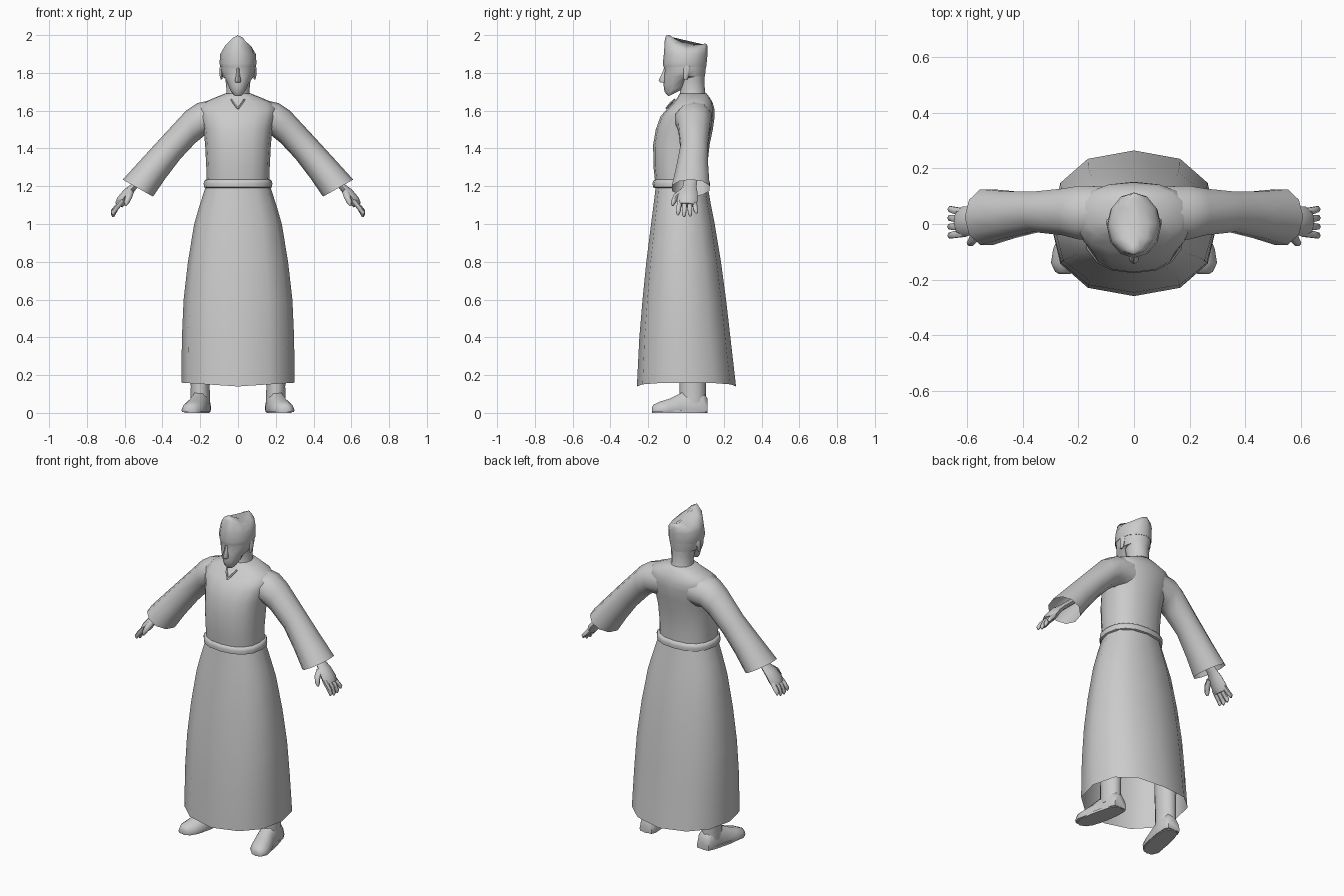
import bpy, bmesh, math
from mathutils import Vector

cube = bpy.data.objects.get("Cube")
if cube:
    bpy.data.objects.remove(cube, do_unlink=True)

grey = bpy.data.materials.new("plain grey")
grey.use_nodes = True
COLOUR = (0.6, 0.6, 0.6, 1)
grey.diffuse_color = COLOUR
grey.node_tree.nodes["Principled BSDF"].inputs["Base Color"].default_value = COLOUR


def power(v, e):
    return math.copysign(abs(v) ** e, v)


def level(z, rx, front, back, cx=0, n=12, square=1.0, slope=None):
    """Horizontal ring; slope adds height depending on x and y."""
    pts, mid, ry = [], (front + back) / 2, (back - front) / 2
    for i in range(n):
        a = math.tau * i / n
        x = cx + rx * power(math.sin(a), square)
        y = mid - ry * power(math.cos(a), square)
        pts.append(Vector((x, y, z + (slope(x, y) if slope else 0))))
    return pts


def across(top, bottom, front, back, n=10):
    """Ring around a limb, given its upper and lower edge (x, z) and depth."""
    t, b = Vector((top[0], 0, top[1])), Vector((bottom[0], 0, bottom[1]))
    mid, half = (t + b) / 2, (t - b) / 2
    my, ry = (front + back) / 2, (back - front) / 2
    return [mid + half * math.cos(math.tau * i / n)
            + Vector((0, my + ry * math.sin(math.tau * i / n), 0)) for i in range(n)]


def tube(points, radii, n=6, flat=1.0):
    """Rings along a path, for fingers and palms; flat scales the thickness."""
    rings = []
    for i, p in enumerate(points):
        p = Vector(p)
        d = Vector(points[min(i + 1, len(points) - 1)]) - Vector(points[max(i - 1, 0)])
        u = d.cross(Vector((0, 1, 0))).normalized()
        v = u.cross(d).normalized()
        rings.append([p + radii[i] * (u * flat * math.cos(math.tau * k / n)
                      + v * math.sin(math.tau * k / n)) for k in range(n)])
    return rings


def loft(name, rings, start=True, end=True, mirror=False, angle=60):
    bm = bmesh.new()
    loops = [[bm.verts.new(p) for p in r] for r in rings]
    n = len(rings[0])
    for a, b in zip(loops, loops[1:]):
        for i in range(n):
            bm.faces.new((a[i], a[(i + 1) % n], b[(i + 1) % n], b[i]))
    if start:
        bm.faces.new(loops[0][::-1])
    if end:
        bm.faces.new(loops[-1])
    bmesh.ops.recalc_face_normals(bm, faces=bm.faces[:])
    sides = [("left_", 1), ("right_", -1)] if mirror else [("", 1)]
    for prefix, s in sides:
        mesh = bpy.data.meshes.new(prefix + name)
        copy = bm.copy()
        if s < 0:
            for v in copy.verts:
                v.co.x = -v.co.x
            bmesh.ops.reverse_faces(copy, faces=copy.faces[:])
        copy.to_mesh(mesh)
        copy.free()
        mesh.materials.append(grey)
        ob = bpy.data.objects.new(prefix + name, mesh)
        bpy.context.collection.objects.link(ob)
        bpy.ops.object.select_all(action="DESELECT")
        ob.select_set(True)
        bpy.context.view_layer.objects.active = ob
        bpy.ops.object.shade_smooth_by_angle(angle=math.radians(angle))
    bm.free()


# Open robe skirt with a hem that lifts at the sides
skirt = [(0.14, 0.3, -0.26, 0.265), (0.4, 0.297, -0.247, 0.235), (0.6, 0.288, -0.23, 0.212),
         (0.8, 0.265, -0.21, 0.185), (1.0, 0.232, -0.185, 0.152), (1.1, 0.203, -0.172, 0.132),
         (1.2, 0.17, -0.16, 0.115)]
rings = [level(*r, square=0.85) for r in skirt]
for p in rings[0]:
    p.z += 0.02 * abs(p.x) / 0.3
loft("robe_skirt", rings, start=False, end=False)

# Belt
loft("belt", [level(z, 0.168 + g, -0.163 - g, 0.113 + g, n=16, square=0.85)
              for z, g in ((1.19, 0), (1.195, 0.012), (1.215, 0.014), (1.23, 0.01), (1.236, 0))])

# Upper robe, rounding over the shoulders
torso = [(1.19, 0.165, -0.16, 0.112), (1.3, 0.168, -0.172, 0.112), (1.42, 0.174, -0.174, 0.125),
         (1.5, 0.182, -0.16, 0.142), (1.57, 0.2, -0.135, 0.152), (1.61, 0.21, -0.1, 0.15),
         (1.645, 0.18, -0.065, 0.14), (1.67, 0.12, -0.045, 0.125), (1.69, 0.07, -0.035, 0.11)]
loft("robe_body", [level(*r, n=16, square=0.85) for r in torso])

# Wide sleeves, open at the cuff
loft("sleeve", [
    across((0.1, 1.665), (0.1, 1.46), -0.06, 0.14),
    across((0.215, 1.64), (0.175, 1.47), -0.06, 0.142),
    across((0.275, 1.6), (0.225, 1.43), -0.045, 0.132),
    across((0.4, 1.465), (0.305, 1.345), -0.032, 0.12),
    across((0.51, 1.345), (0.385, 1.24), -0.055, 0.122),
    across((0.61, 1.235), (0.45, 1.145), -0.08, 0.13)],
    start=False, end=False, mirror=True)

# Hands: forearm and palm, fingers, thumb
loft("hand", tube([(0.47, 0.03, 1.27), (0.55, 0.02, 1.2), (0.585, 0.012, 1.165),
                   (0.615, 0.008, 1.125), (0.63, 0.006, 1.1)],
                  [0.035, 0.036, 0.05, 0.056, 0.046], n=8, flat=0.5), mirror=True)
for k, name in enumerate(("index", "middle", "ring", "little")):
    y, drop = -0.038 + 0.029 * k, (0.01, 0, 0.004, 0.018)[k]
    loft(name + "_finger", tube([(0.612, y * 0.9, 1.125), (0.645, y, 1.085),
                                 (0.662, y * 1.1, 1.05 + drop), (0.66, y * 1.15, 1.037 + drop)],
                                [0.014, 0.014, 0.012, 0.005]), mirror=True)
loft("thumb", tube([(0.57, -0.02, 1.17), (0.578, -0.052, 1.145), (0.59, -0.068, 1.115),
                    (0.596, -0.072, 1.098)], [0.018, 0.018, 0.014, 0.006]), mirror=True)

# Legs and shoes, toes turned out
loft("leg", [level(z, r, -0.035, 0.105, cx=0.2) for z, r in
             ((0.05, 0.052), (0.14, 0.05), (0.3, 0.058), (0.5, 0.07))], mirror=True)


def shoe_ring(y, cx, r, h):
    prof = [(-0.95, 0), (0.95, 0), (1.02, 0.2), (0.85, 0.65), (0.4, 1), (-0.4, 1), (-0.85, 0.65), (-1.02, 0.2)]
    return [Vector((cx + r * u, y, 0.004 + h * v)) for u, v in prof]


loft("shoe", [shoe_ring(*r) for r in (
    (0.115, 0.195, 0.04, 0.07), (0.09, 0.195, 0.052, 0.11), (0.02, 0.2, 0.054, 0.12),
    (-0.03, 0.21, 0.055, 0.1), (-0.09, 0.228, 0.062, 0.07), (-0.14, 0.24, 0.058, 0.055),
    (-0.172, 0.248, 0.036, 0.04), (-0.18, 0.25, 0.02, 0.025))], mirror=True)
loft("sole", [[Vector((p.x, p.y, z)) for p in
     (level(0, 0.056, -0.18, 0.115, cx=0.2, slope=None, square=0.75))] for z in (0, 0.015)], mirror=True)
for side in ("left_", "right_"):
    for v in bpy.data.objects[side + "sole"].data.vertices:
        v.co.x += math.copysign(max(0, 0.06 - v.co.y) * 0.19, v.co.x)

# Neck
loft("neck", [level(1.66, 0.075, -0.045, 0.115), level(1.7, 0.06, -0.03, 0.1),
              level(1.76, 0.066, -0.04, 0.098), level(1.8, 0.07, -0.04, 0.098)])

# Head, with the jaw rising towards the ears
jaw = lambda x, y: max(0, y + 0.09) * 0.5
head = [(1.678, 0.03, -0.095, -0.02), (1.7, 0.046, -0.114, 0.03), (1.73, 0.062, -0.118, 0.08)]
face = [(1.78, 0.083, -0.119, 0.1), (1.815, 0.091, -0.113, 0.104), (1.84, 0.092, -0.12, 0.106)]
loft("head", [level(*r, slope=jaw) for r in head] + [level(*r) for r in face])
loft("nose", [level(1.75, 0.016, -0.138, -0.1, n=6), level(1.762, 0.018, -0.145, -0.1, n=6),
              level(1.79, 0.011, -0.13, -0.1, n=6), level(1.825, 0.008, -0.117, -0.1, n=6)])
loft("ear", [level(z, r, -0.014, b, cx=0.088, n=6) for z, r, b in
             ((1.765, 0.005, 0.006), (1.785, 0.01, 0.016), (1.82, 0.013, 0.024), (1.84, 0.006, 0.018))],
     mirror=True)

# Tall cap with a saddle-shaped ridge on top
saddle = lambda x, y: 4.5 * (y - 0.035) ** 2 * (1 if y < 0.035 else 0.8)
loft("cap", [level(1.832, 0.094, -0.119, 0.107), level(1.85, 0.098, -0.123, 0.109),
             level(1.9, 0.094, -0.117, 0.114),
             level(1.92, 0.08, -0.112, 0.114, slope=lambda x, y: saddle(x, y) * 0.6),
             level(1.935, 0.052, -0.105, 0.112, slope=lambda x, y: saddle(x, y) * 0.72),
             level(1.943, 0.02, -0.085, 0.1, slope=lambda x, y: saddle(x, y) * 0.88)])

# Small V neckline
for s in (-1, 1):
    loft("neckline_" + ("left" if s > 0 else "right"),
         tube([(0, -0.103, 1.612), (s * 0.02, -0.082, 1.638), (s * 0.035, -0.06, 1.66)],
              [0.006, 0.006, 0.005], n=5))
